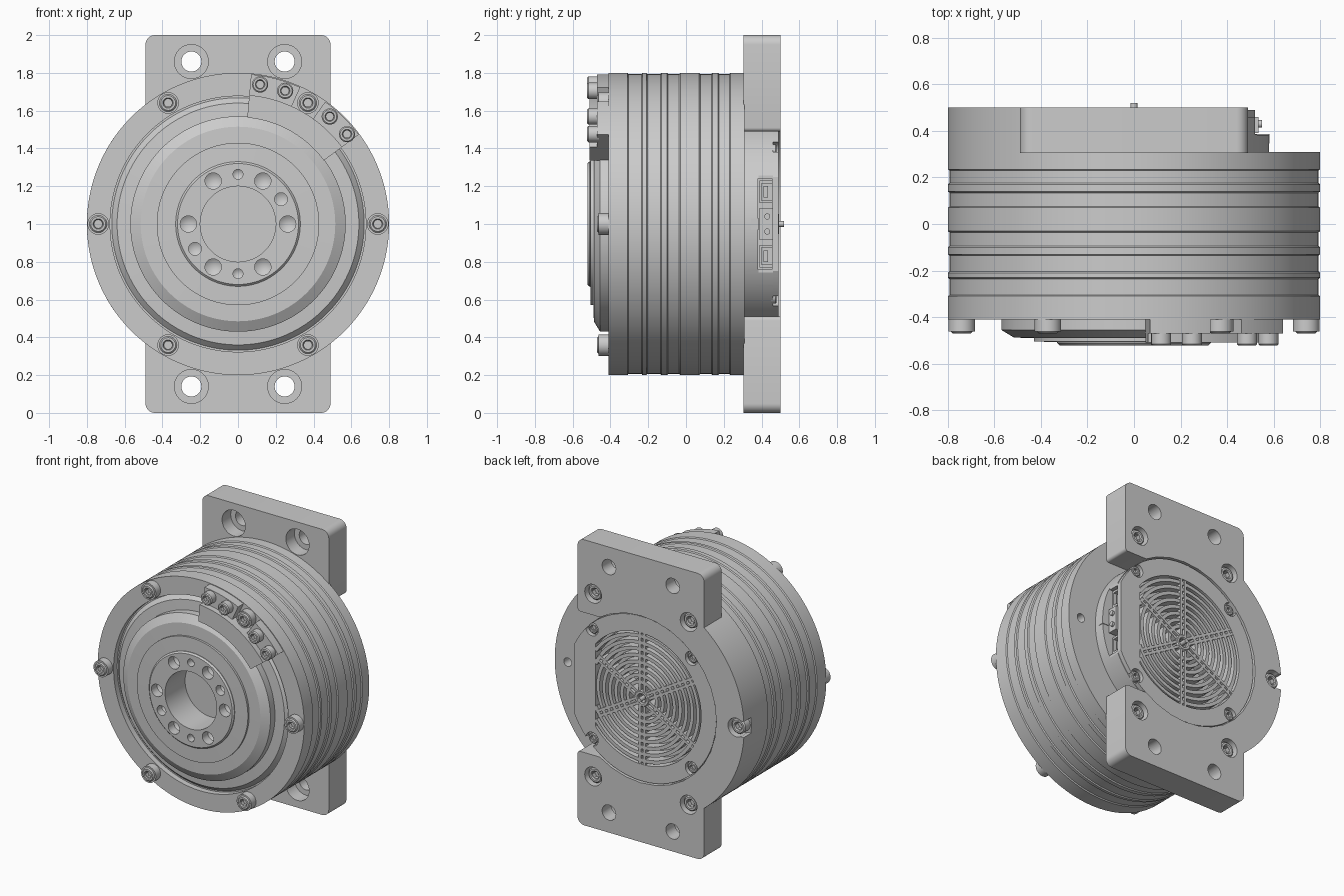
import bpy, bmesh
from math import sin, cos, pi, radians, asin, degrees

if "Cube" in bpy.data.objects:
    bpy.data.objects.remove(bpy.data.objects["Cube"])

CZ = 1.0  # height of the main axis, which runs along y


def finish(name, bm):
    bmesh.ops.remove_doubles(bm, verts=bm.verts, dist=1e-5)
    bmesh.ops.recalc_face_normals(bm, faces=bm.faces)
    me = bpy.data.meshes.new(name)
    bm.to_mesh(me)
    bm.free()
    ob = bpy.data.objects.new(name, me)
    bpy.context.collection.objects.link(ob)
    return ob


def revolve(name, prof, c=(0, 0), segs=128, closed=False):
    """Spin (radius, y[, hex]) points about a y-parallel axis through c."""
    bm = bmesh.new()
    rings = []
    for p in prof:
        ring = []
        for i in range(segs):
            a = 2 * pi * i / segs
            r = p[0]
            if len(p) > 2:  # hexagonal ring
                r *= cos(pi / 6) / cos(a % (pi / 3) - pi / 6)
            ring.append(bm.verts.new((c[0] + r * cos(a), p[1], CZ + c[1] + r * sin(a))))
        rings.append(ring)
    pairs = list(zip(rings, rings[1:])) + ([(rings[-1], rings[0])] if closed else [])
    for A, B in pairs:
        for i in range(segs):
            j = (i + 1) % segs
            bm.faces.new((A[i], A[j], B[j], B[i]))
    bmesh.ops.dissolve_degenerate(bm, dist=1e-6, edges=bm.edges)
    return finish(name, bm)


def prism(name, pts, y0, y1):
    """Extrude an (x, height) outline along y."""
    bm = bmesh.new()
    A = [bm.verts.new((x, y0, CZ + z)) for x, z in pts]
    B = [bm.verts.new((x, y1, CZ + z)) for x, z in pts]
    bm.faces.new(A)
    bm.faces.new(B)
    for i in range(len(A)):
        j = (i + 1) % len(A)
        bm.faces.new((A[i], A[j], B[j], B[i]))
    return finish(name, bm)


def box(name, x0, x1, y0, y1, z0, z1):
    return prism(name, [(x0, z0), (x1, z0), (x1, z1), (x0, z1)], y0, y1)


def polar(r, deg, c=(0, 0)):
    return c[0] + r * cos(radians(deg)), c[1] + r * sin(radians(deg))


def arc(r, a0, a1, n, c=(0, 0)):
    return [polar(r, a0 + (a1 - a0) * i / n, c) for i in range(n + 1)]


def sector(name, r0, r1, a0, a1, y0, y1):
    return prism(name, arc(r1, a0, a1, 24) + arc(r0, a1, a0, 24), y0, y1)


def d_shape(r, flat):
    """Circle cut off straight at x = flat."""
    a = degrees(pi / 2 - asin(flat / r))
    return arc(r, a, 360 - a, 96)


def drill(c, r, y0, y1, tip=0.0):
    return revolve("cutter", [(0, y0), (r, y0), (r, y1), (0, y1 + tip)], c, 32)


def cut(ob, cutters):
    for c in cutters:
        m = ob.modifiers.new("cut", 'BOOLEAN')
        m.operation, m.solver, m.object = 'DIFFERENCE', 'EXACT', c
        c.hide_render = True
    dg = bpy.context.evaluated_depsgraph_get()
    me = bpy.data.meshes.new_from_object(ob.evaluated_get(dg))
    ob.modifiers.clear()
    ob.data = me
    for c in cutters:
        bpy.data.objects.remove(c)


def screw(name, c, base, top, r):
    """Socket head screw from base to top."""
    d = 1 if top > base else -1
    b = r * 0.15
    return revolve(name, [(0, base), (r, base), (r, top - d * b), (r - b, top), (r * .6, top),
                          (r * .5, top - d * b), (r * .5, top - d * b, 1),
                          (r * .5, top - d * r * .7, 1), (0, top - d * r * .7)], c, 24)


# main housing: stepped front hub, bore and shallow cooling bands
prof = [(0, -.30), (.20, -.30), (.20, -.522), (.32, -.522), (.33, -.512), (.33, -.507), (.43, -.505),
        (.43, -.49), (.515, -.488), (.57, -.455), (.57, -.405), (.64, -.40), (.668, -.37),
        (.677, -.37), (.677, -.41), (.80, -.41)]
ys = [-.31, -.23, -.21, -.13, -.10, -.03, .07, .14, .17, .235]
for i in range(0, len(ys), 2):
    a, b = ys[i], ys[i + 1]
    prof += [(.80, a), (.793, a + .006), (.793, b - .006), (.80, b)]
prof += [(.80, .31), (0, .31)]
body = revolve("housing", prof, segs=160)
holes = [drill(polar(.263, 60 * k), .043, -.6, -.46, .03) for k in range(6)]
holes += [drill(polar(.263, a), .026, -.6, -.47, .02) for a in (90, 270)]
holes += [drill(polar(.263, a), .034, -.6, -.47, .02) for a in (30, 210)]
holes.append(drill((.70, 0), .03, .36, .22))
cut(body, holes)

# rear mounting plate: two lugs, full disc on one side, smaller round on the other
f = .05
a = degrees(asin(.49 / .58))
half = arc(.58, 0, a, 24) + arc(.02, -90, 0, 4, (.47, .51)) + arc(f, 0, 90, 8, (.49 - f, 1 - f))
half += arc(f, 90, 180, 8, (-.49 + f, 1 - f)) + arc(.80, 127.77, 180, 40)
outline = half + [(x, -z) for x, z in reversed(half[1:-1])]
plate = prism("mounting_plate", outline, .305, .50)
cuts = [box("cutter", .52, .7, .385, .6, -.3, .3), box("cutter", .44, .7, .382, .465, -.24, .24),
        drill((0, 0), .585, .6, .46), prism("cutter", d_shape(.46, .36), .42, .6),
        box("cutter", -.9, -.74, .42, .6, -.055, .055), drill((-.74, 0), .065, .6, .42)]
for sx in (-1, 1):
    for sz in (-1, 1):
        c = (sx * .247, sz * .86)
        cuts += [drill(c, .053, .2, .6), drill(c, .09, .2, .40),
                 drill((sx * .37, sz * .64), .065, .6, .42)]
cut(plate, cuts)

# rear screws
for k in range(1, 6):
    screw("rear_screw", polar(.74, 60 * k), .41, .48, .053)

# vented rear cover
cover = prism("rear_cover", d_shape(.576, .52), .455, .49)
cut(cover, [prism("cutter", d_shape(.46, .36), .4, .6)] +
    [drill(polar(.545, 45 + 90 * k), .048, .6, .4) for k in range(4)])
for k in range(4):
    screw("cover_screw", polar(.545, 45 + 90 * k), .45, .48, .036)
for k in range(8):
    r = .10 + k * .046
    pr = [(r, .41), (r, .486), (r + .024, .486), (r + .024, .41)]
    if r + .024 < .37:
        revolve("grille_ring", pr, segs=96, closed=True)
    else:
        e = degrees(pi / 2 - asin(.37 / (r + .024)))
        sector("grille_ring", r, r + .024, e, 180, .41, .486)
        sector("grille_ring", r, r + .024, 180, 360 - e, .41, .486)
for k in range(6):
    t = 30 + 60 * k
    end = .40 if k in (0, 5) else .465
    for s in (-1, 1):
        pts = []
        for r, w in ((.05, .008), (end, .008), (end, .026), (.05, .026)):
            p = polar(r, t)
            pts.append(polar(s * w, t + 90, p))
        prism("grille_spoke", pts, .41, .488)
screw("grille_hub", (0, 0), .41, .492, .06)
revolve("centre_pin", [(0, .40), (.015, .40), (.015, .52), (0, .52)], segs=16)

# side connectors in the pocket
box("power_connector", .40, .535, .39, .46, -.085, .085)
for s in (-1, 1):
    box("signal_connector", .40, .505, .39, .455, s * .11, s * .125)
    box("signal_connector", .40, .505, .39, .455, s * .215, s * .23)
    box("signal_connector", .40, .505, .39, .40, s * .11, s * .23)
    box("signal_connector", .40, .49, .41, .435, s * .14, s * .20)
    bm = bmesh.new()
    bmesh.ops.create_cone(bm, cap_ends=True, segments=16, radius1=.016, radius2=.016, depth=.02)
    for v in bm.verts:
        v.co = (.54 + v.co.z, .43 + v.co.x, CZ + s * .04 + v.co.y)
    finish("connector_pin", bm)
box("connector_latch", .50, .583, .345, .386, -.028, .028)

# front rim screws
for k in range(6):
    c = polar(.74, 60 * k)
    screw("front_screw", c, -.40, -.47, .046)
    revolve("front_washer", [(.046, -.40), (.057, -.40), (.057, -.462), (.046, -.462)], c, 32, True)

# cable clamp block with its screws
sector("clamp_block_inner", .565, .685, 36.5, 85, -.37, -.51)
sector("clamp_block_outer", .68, .795, 36.5, 54.5, -.40, -.47)
sector("clamp_block_outer", .68, .795, 65.5, 85, -.40, -.47)
for t in (39.5, 49.5, 70.5, 81):
    screw("clamp_screw", polar(.748, t), -.46, -.523, .043)

# smooth round surfaces, crisp edges
bpy.ops.object.select_all(action='DESELECT')
for ob in bpy.context.scene.objects:
    ob.select_set(True)
bpy.context.view_layer.objects.active = body
bpy.ops.object.shade_smooth_by_angle(angle=radians(25))
